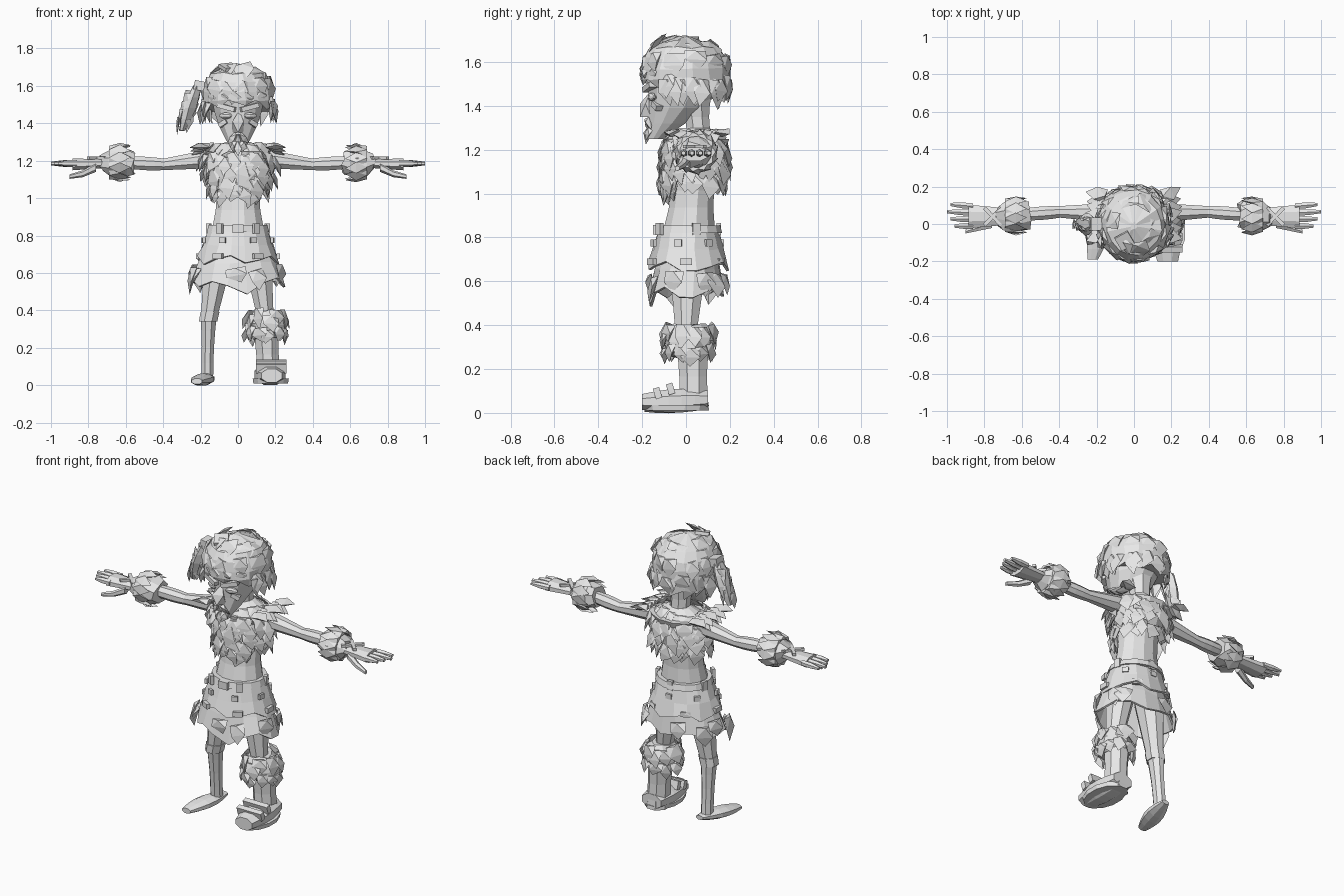
import bpy, bmesh, math, random
from mathutils import Vector, Matrix

if "Cube" in bpy.data.objects:
    bpy.data.objects.remove(bpy.data.objects["Cube"])
random.seed(4)
UP, DOWN = Vector((0, 0, 1)), Vector((0, 0, -1))
FRONT = -math.pi / 2
SIDES = (("right", -1), ("left", 1))

shade = (.8, .8, .8, 1)
grey = bpy.data.materials.new("plain grey")
grey.use_nodes = True
grey.diffuse_color = shade
grey.node_tree.nodes["Principled BSDF"].inputs["Base Color"].default_value = shade


def finish(name, bm, thick=0):
    bmesh.ops.recalc_face_normals(bm, faces=bm.faces)
    mesh = bpy.data.meshes.new(name)
    bm.to_mesh(mesh)
    bm.free()
    mesh.materials.append(grey)
    ob = bpy.data.objects.new(name, mesh)
    bpy.context.collection.objects.link(ob)
    if thick:
        ob.modifiers.new("thickness", "SOLIDIFY").thickness = thick


def taper(near, far, bulge=0):
    """Radius rule that runs from near to far and swells in the middle."""
    return lambda t: near + (far - near) * t + bulge * math.sin(math.pi * t)


def part(name, start, end, radius, deep=1, steps=4, sides=8, bow=(0, 0, 0),
         rough=0, hem=None, thick=0):
    """Tube between two points; hem cuts its first edge into a ragged line."""
    start, end, bow = Vector(start), Vector(end), Vector(bow)
    span = end - start
    axis = max(range(3), key=lambda k: abs(span[k]))
    u, v = [k for k in range(3) if k != axis]
    bm = bmesh.new()
    loops = []
    for step in range(steps + 1):
        t = step / steps
        loop = []
        for i in range(sides):
            a = math.tau * (i + .5) / sides
            p = start + span * t + bow * math.sin(math.pi * t)
            p[u] += radius(t) * math.cos(a)
            p[v] += radius(t) * math.sin(a) * deep
            p += Vector([random.uniform(-rough, rough) for k in range(3)])
            if hem and step == 0:
                p.z += hem(a, i)
            loop.append(bm.verts.new(p))
        loops.append(loop)
    for low, high in zip(loops, loops[1:]):
        for i in range(sides):
            j = (i + 1) % sides
            bm.faces.new((low[i], low[j], high[j], high[i]))
    if not thick:
        bm.faces.new(loops[0])
        bm.faces.new(loops[-1])
    finish(name, bm, thick)


def blade(bm, root, out, along, width, length, lift=.02):
    """Pointed tuft lying along a surface."""
    root, out, along = Vector(root), Vector(out).normalized(), Vector(along).normalized()
    half = out.cross(along).normalized() * width / 2
    middle = root + along * length / 2
    tip = root + along * length + half * random.uniform(-.6, .6)
    points = (root + half, root - half, root + out * lift, middle + half + out * lift,
              middle - half + out * lift / 2, middle - out * lift / 2, tip)
    bmesh.ops.convex_hull(bm, input=[bm.verts.new(p) for p in points])


def tufts(bm, centre, rx, ry, count, width, length, flare=.2, keep=lambda a: True):
    """Ring of tufts around an ellipse; keep chooses the directions."""
    for i in range(count):
        a = math.tau * (i + random.uniform(0, .7)) / count
        if keep(a):
            out = Vector((math.cos(a), math.sin(a), 0))
            root = Vector(centre) + Vector((rx * out.x, ry * out.y, random.uniform(-.02, .02)))
            lean = Vector((random.uniform(-.3, .3), 0, 0))
            blade(bm, root, out, out * flare + DOWN + lean,
                  width * random.uniform(.8, 1.2), length * random.uniform(.8, 1.2))


def facing_front(a):
    return math.sin(a) < -.6


def box(name, centre, size, rot=(0, 0, 0)):
    bm = bmesh.new()
    bmesh.ops.create_cube(bm, size=1)
    bmesh.ops.scale(bm, vec=size, verts=bm.verts)
    for angle, axis in zip(rot, "XYZ"):
        bmesh.ops.rotate(bm, matrix=Matrix.Rotation(angle, 3, axis), verts=bm.verts)
    bmesh.ops.translate(bm, vec=centre, verts=bm.verts)
    finish(name, bm)


def studs(name, count, rx, ry, z, size):
    """Small plates spread around the hips."""
    for i in range(count):
        a = FRONT + math.tau * (i + .5) / count
        box(name, (rx * math.cos(a), ry * math.sin(a), z), size, (0, 0, a - FRONT))


# Body and neck
part("torso", (0, .01, .78), (0, .05, 1.25), taper(.16, .18, -.05), deep=.85, steps=6, sides=12)
part("shoulders", (0, .05, 1.24), (0, .06, 1.3), taper(.18, .07), deep=.7, steps=2, sides=12)
part("neck", (0, .06, 1.26), (0, .04, 1.44), taper(.06, .08, -.01))

# Head and face
part("head", (0, -.14, 1.25), (0, -.02, 1.6), taper(.03, .15, .03), deep=1.2, steps=5,
     sides=12, bow=(0, .05, 0))
bm = bmesh.new()
blade(bm, (0, -.16, 1.35), (0, -1, 0), (0, 0, 1), .06, .12, .05)
finish("nose", bm)
bm = bmesh.new()
for lean in (-1, 0, 1):
    blade(bm, (lean * .02, -.16, 1.3), (lean, -1, 0), (0, -.3, -1), .04, .08 - abs(lean) * .02)
    blade(bm, (lean * .01, -.17, 1.34), (0, -1, 0), (lean, .2, -1), .03, .07)
finish("beard", bm)
box("mouth", (0, -.16, 1.315), (.05, .03, .01))
for side, s in SIDES:
    box(side + "_brow", (s * .06, -.165, 1.485), (.1, .04, .025), (0, -s / 4, s / 3))
    part(side + "_eye", (s * .03, -.165, 1.44), (s * .1, -.145, 1.44), taper(.005, .005, .015))
    box(side + "_cheekbone", (s * .075, -.13, 1.4), (.05, .04, .025), (0, s / 2, s / 2))

# Hair cap, loose locks and a tied side tail
part("hair_cap", (0, 0, 1.47), (0, -.01, 1.715), lambda t: .19 * math.sqrt(1.01 - t ** 4),
     deep=1.07, steps=5, sides=16, rough=.006,
     hem=lambda a, i: (i % 2 - math.sin(a)) * .04 - .02)
bm = bmesh.new()
tufts(bm, (0, 0, 1.53), .18, .19, 22, .08, .12, .05, lambda a: not facing_front(a))
tufts(bm, (0, 0, 1.56), .17, .19, 18, .07, .06, 0, facing_front)
tufts(bm, (0, 0, 1.64), .16, .18, 12, .09, .1)
tufts(bm, (0, 0, 1.7), .08, .1, 7, .09, .1, 1)
for side, s in SIDES:
    for i in range(3):
        blade(bm, (s * .175, i * .07 - .09, 1.52), (s, 0, 0), DOWN, .07, .12)
finish("hair_locks", bm)
part("side_tail", (-.22, 0, 1.6), (-.3, 0, 1.36), taper(.025, .015, .02), deep=1.5, sides=6, rough=.004)
bm = bmesh.new()
for i in range(12):
    t = i / 12
    out = Vector((math.cos(i * 2), math.sin(i * 2), 0))
    blade(bm, Vector((-.24, 0, 1.59)).lerp((-.29, 0, 1.42), t) + out * .03, out,
          DOWN + Vector((-.1, 0, 0)), .05, .1, .01)
finish("side_tail_locks", bm)
box("hair_tie", (-.2, 0, 1.6), (.07, .07, .05), (0, .2, 0))
box("hair_patch", (-.05, -.09, 1.7), (.08, .08, .02), (.3, -.1, .5))

# Fur vest in overlapping rows, longest at the front
bm = bmesh.new()
tufts(bm, (0, .04, 1.28), .13, .09, 18, .08, .1, .8)
tufts(bm, (0, .04, 1.23), .18, .13, 22, .08, .11, .3)
tufts(bm, (0, .04, 1.17), .16, .14, 20, .08, .12)
tufts(bm, (0, .03, 1.1), .14, .13, 18, .08, .11)
tufts(bm, (0, .02, 1.05), .13, .12, 20, .07, .1, .1, facing_front)
for side, s in SIDES:
    for i in range(7):
        y = i * .035 - .06
        blade(bm, (s * .15, y, 1.27), (s * .2, 0, 1), (s, y * 2, -.2 * (i % 3)), .07, .11, .025)
finish("fur_vest", bm)

# Arms, fur cuffs and hands
for side, s in SIDES:
    part(side + "_upper_arm", (s * .15, .06, 1.21), (s * .4, .065, 1.18), taper(.055, .033))
    part(side + "_forearm", (s * .39, .065, 1.18), (s * .6, .05, 1.19), taper(.033, .033, .006))
    part(side + "_cuff", (s * .56, .045, 1.19), (s * .73, .04, 1.19), taper(.07, .05, .035),
         deep=.85, rough=.012)
    bm = bmesh.new()
    for i in range(11):
        a = math.tau * i / 11
        out = Vector((0, math.cos(a), math.sin(a)))
        blade(bm, Vector((s * .69, .045, 1.19)) + out * .07, out, out * .2 - Vector((s, 0, 0)), .06, .12)
    finish(side + "_cuff_fur", bm)
    part(side + "_palm", (s * .7, .04, 1.185), (s * .885, .04, 1.18), taper(.05, .068), deep=.5)
    for i in range(4):
        y = i * .035 - .01
        reach = 1 - abs(i - 2) * .02
        part(side + "_finger", (s * .86, y, 1.185), (s * reach, y * 1.1, 1.185),
             taper(.018, .01, .004), steps=2, sides=6)
    part(side + "_thumb", (s * .76, 0, 1.165), (s * .9, -.04, 1.115), taper(.025, .012),
         steps=2, sides=6, bow=(0, 0, -.01))
    for turn in (-1, 1):
        box(side + "_hand_wrap", (s * .755, .04, 1.215), (.13, .02, .015), (0, 0, turn * .8))

# Belt and two ragged skirt layers
part("belt", (0, .015, .82), (0, .015, .855), taper(.17, .16), deep=.9, steps=1, sides=16)
box("buckle", (0, -.14, .835), (.06, .02, .045))
studs("belt_loop", 5, .165, .15, .838, (.035, .02, .055))
part("lower_skirt", (0, 0, .55), (0, .015, .76), taper(.255, .18), deep=.68, steps=2, sides=16,
     rough=.006, thick=.012, hem=lambda a, i: .02 * (i % 3 - 1) - .04 * (math.sin(a) < -.9))
part("upper_skirt", (0, .01, .67), (0, .01, .825), taper(.22, .165), deep=.85, steps=2, sides=16,
     rough=.005, thick=.012, hem=lambda a, i: .02 * (i % 3 - 1))
bm = bmesh.new()
tufts(bm, (0, .01, .63), .235, .165, 9, .1, .1)
blade(bm, (-.235, -.06, .63), (-1, -.3, 0), (-.15, 0, -1), .1, .15)
finish("skirt_tatters", bm)
studs("skirt_patch", 6, .215, .18, .69, (.055, .02, .03))
studs("skirt_stud", 7, .19, .165, .775, (.035, .015, .03))

# Bare right leg and foot, left leg
part("right_thigh", (-.1, .01, .7), (-.155, 0, .36), taper(.085, .047), deep=1.1)
part("right_shin", (-.157, 0, .38), (-.165, .03, .03), taper(.048, .035, -.006), deep=1.2)
part("knee_wrap", (-.16, 0, .34), (-.15, 0, .39), taper(.053, .055), deep=1.1, steps=1)
part("right_foot", (-.155, .09, .04), (-.22, -.19, .02), taper(.025, .03, .032), deep=.55, steps=5)
part("left_thigh", (.1, .01, .7), (.147, 0, .36), taper(.085, .047), deep=1.1)

# Boot with fur top
part("boot_shaft", (.165, .035, .01), (.15, .03, .32), taper(.072, .078, -.01), deep=1.05)
part("boot_foot", (.165, .1, .06), (.18, -.2, .05), taper(.07, .06, .025), deep=.65, steps=5)
part("boot_sole", (.175, -.045, .01), (.175, -.045, .035), taper(.096, .1), deep=1.55, steps=1, sides=12)
for i in range(2):
    box("boot_strap", (.178, -.07 - i * .06, .11 - i * .02), (.165, .03, .05), (.3, 0, 0))
part("boot_fur_top", (.155, .01, .25), (.15, .01, .4), taper(.07, .07, .035), deep=1.1, sides=10, rough=.01)
bm = bmesh.new()
tufts(bm, (.152, .01, .39), .08, .1, 11, .075, .1, .3)
tufts(bm, (.152, .01, .31), .095, .1, 12, .075, .08, .1)
finish("boot_fur_tufts", bm)
